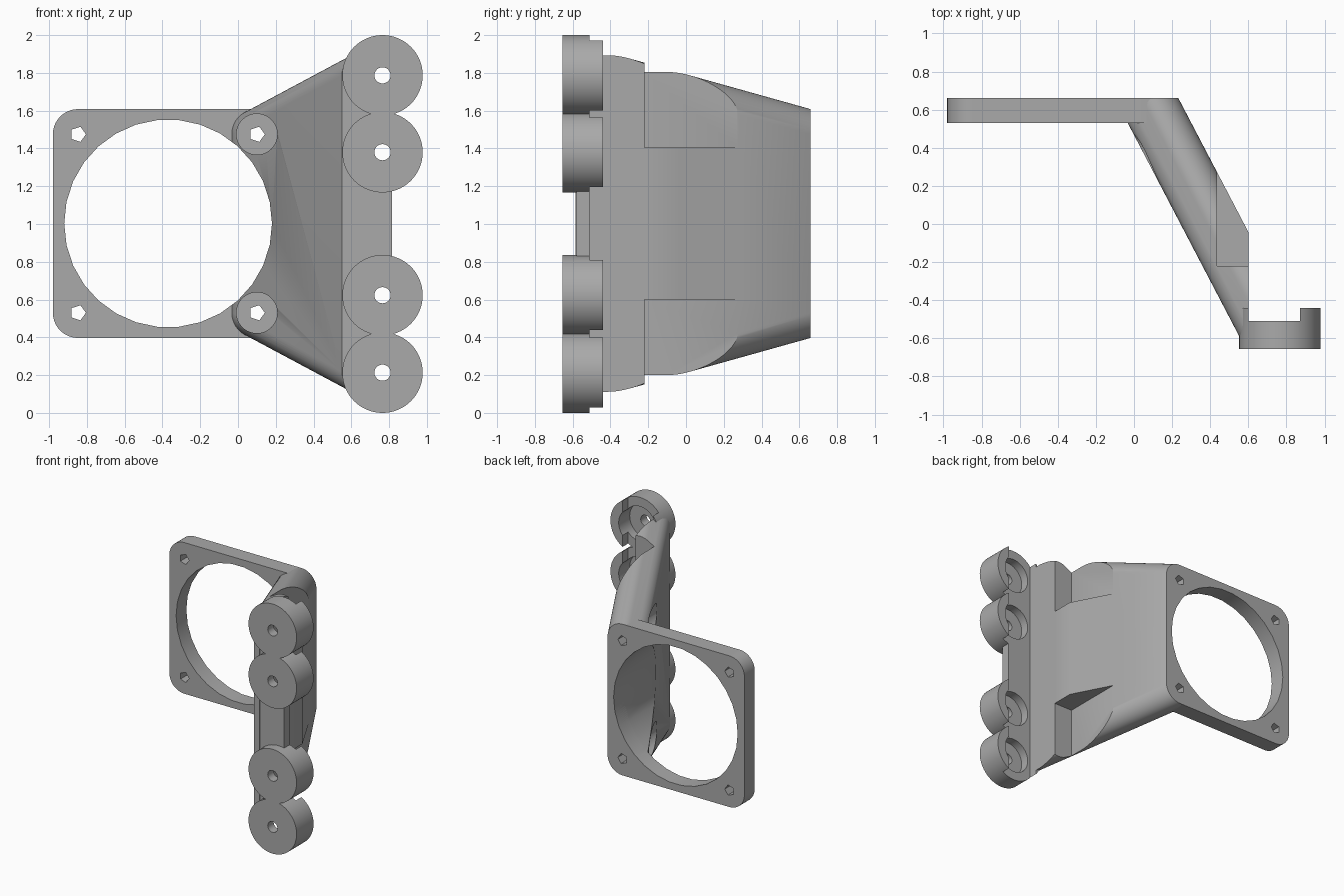
import bpy
import bmesh
from math import cos, sin, tau, radians

cube = bpy.data.objects.get("Cube")
if cube:
    bpy.data.objects.remove(cube, do_unlink=True)

grey = bpy.data.materials.new("plain grey")
grey.use_nodes = True
colour = (0.4, 0.4, 0.4, 1)
grey.diffuse_color = colour
grey.node_tree.nodes["Principled BSDF"].inputs["Base Color"].default_value = colour


def disc(x, z, r, y0, y1, n=64):
    """Points of a cylinder along y."""
    return [(x + r * cos(tau * i / n), y, z + r * sin(tau * i / n))
            for y in (y0, y1) for i in range(n)]


def box(x0, x1, y0, y1, z0, z1):
    return [(x, y, z) for x in (x0, x1) for y in (y0, y1) for z in (z0, z1)]


def solid(name, points):
    """Convex solid around the points."""
    bm = bmesh.new()
    for p in points:
        bm.verts.new(p)
    hull = bmesh.ops.convex_hull(bm, input=bm.verts)
    loose = {v for v in hull["geom_interior"] + hull["geom_unused"]
             if isinstance(v, bmesh.types.BMVert)}
    bmesh.ops.delete(bm, geom=list(loose), context="VERTS")
    bmesh.ops.dissolve_limit(bm, angle_limit=radians(0.5), verts=bm.verts, edges=bm.edges)
    bmesh.ops.recalc_face_normals(bm, faces=bm.faces)
    mesh = bpy.data.meshes.new(name)
    bm.to_mesh(mesh)
    bm.free()
    obj = bpy.data.objects.new(name, mesh)
    bpy.context.collection.objects.link(obj)
    mesh.materials.append(grey)
    return obj


def part(name, points, cuts=()):
    """Convex solid with cutters removed, smooth where it is round."""
    obj = solid(name, points)
    bpy.ops.object.select_all(action="DESELECT")
    bpy.context.view_layer.objects.active = obj
    obj.select_set(True)
    for cut in cuts:
        cutter = solid("cutter", cut)
        cutter.hide_render = True
        mod = obj.modifiers.new("cut", "BOOLEAN")
        mod.operation = "DIFFERENCE"
        mod.solver = "EXACT"
        mod.object = cutter
        bpy.ops.object.modifier_apply(modifier=mod.name)
        bpy.data.objects.remove(cutter, do_unlink=True)
    bpy.ops.object.shade_smooth_by_angle(angle=radians(30))
    return obj


FRONT, BACK = 0.53, 0.66
SCREW_Z = (0.53, 1.475)
fan_hole = disc(-0.37, 1.003, 0.55, -2, 2, 30)

# Square fan plate with rounded corners, fan opening and screw holes
corners = [(x, z) for x in (-0.847, 0.1) for z in SCREW_Z]
screw_holes = [disc(x, z, 0.042, -2, 2, 5) for x, z in corners]
part("fan_plate",
     [p for x, z in corners for p in disc(x, z, 0.133, FRONT, BACK)],
     [fan_hole] + screw_holes)

# Slanted arm flaring from the plate to the rail
arm = []
for z, end_z in zip(SCREW_Z, (0.2, 1.805)):
    arm += disc(0.1, z, 0.133, FRONT, BACK)
    arm += disc(0.717, end_z, 0.133, -0.65, -0.52)
arm_cuts = [
    fan_hole,
    box(0.6, 2, -2, 2, -1, 3),
    box(-2, 2, -2, -0.585, -1, 3),
    # clearance pockets at top and bottom
    box(0.435, 2, -0.22, 2, 1.405, 3),
    box(0.435, 2, -0.22, 2, -1, 0.6),
]
# screwdriver access in front of the plate
arm_cuts += [disc(0.1, z, 0.108, -2, FRONT) for z in SCREW_Z]
arm_cuts += screw_holes
part("slanted_arm", arm, arm_cuts)

# Rail and its four bolt bosses, with a slot behind and recesses for bolt heads
BOSS_X, BOSS_Z = 0.765, (0.213, 0.623, 1.38, 1.787)
bores = []
for z in BOSS_Z:
    bores += [disc(BOSS_X, z, 0.043, -2, 2, 24), disc(BOSS_X, z, 0.14, -0.58, 2)]
part("rail", box(0.55, 0.815, -0.58, -0.51, BOSS_Z[0], BOSS_Z[-1]), bores)
slot = box(0.6, 0.87, -0.51, 2, -1, 3)
for i, z in enumerate(BOSS_Z):
    part(f"bolt_boss_{i + 1}", disc(BOSS_X, z, 0.213, -0.655, -0.44),
         [slot] + bores)
